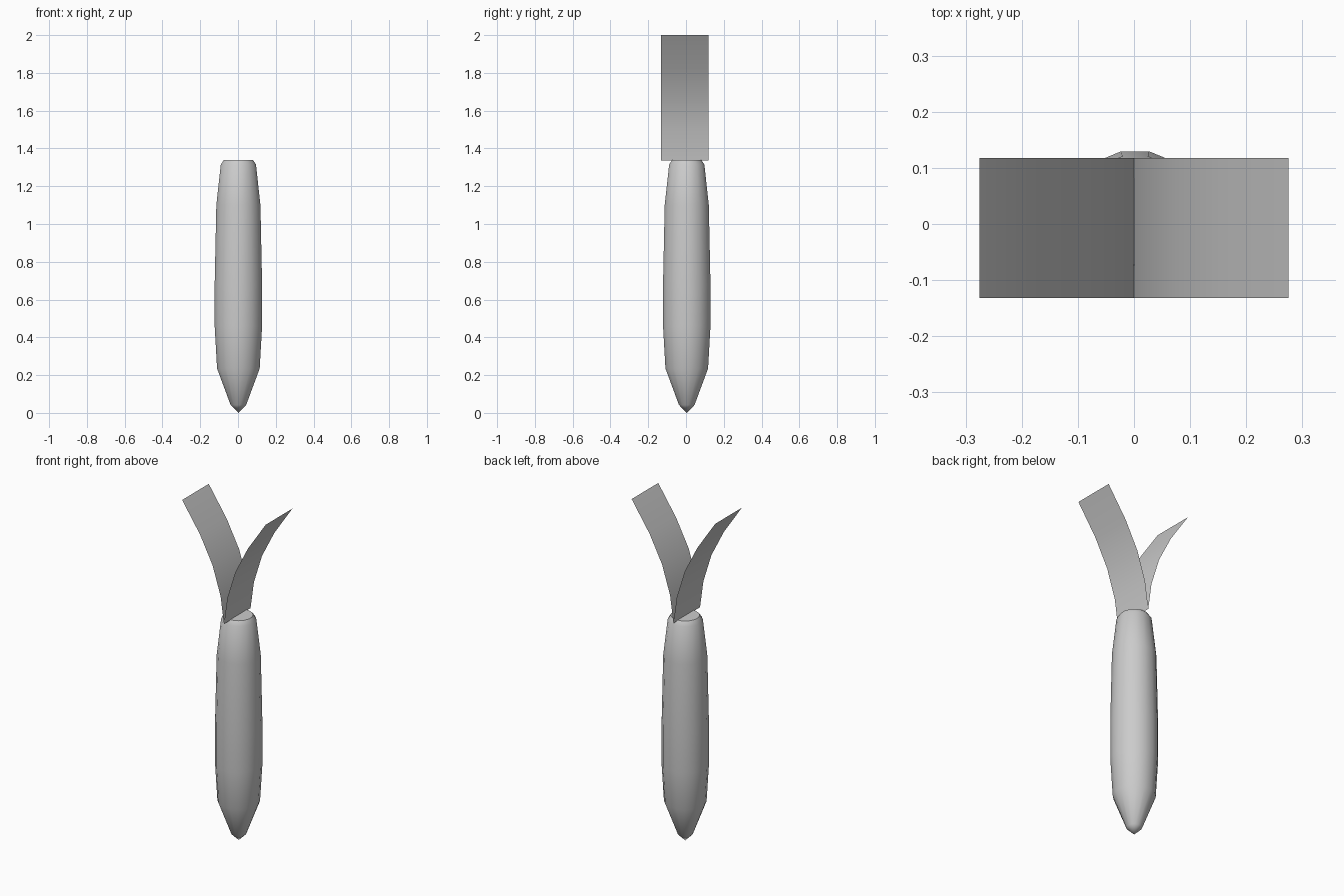
import bpy, bmesh, math

if "Cube" in bpy.data.objects:
    bpy.data.objects.remove(bpy.data.objects["Cube"])


def add_object(name, bm, angle):
    mesh = bpy.data.meshes.new(name)
    bm.to_mesh(mesh)
    bm.free()
    obj = bpy.data.objects.new(name, mesh)
    bpy.context.collection.objects.link(obj)
    bpy.ops.object.select_all(action='DESELECT')
    obj.select_set(True)
    bpy.context.view_layer.objects.active = obj
    bpy.ops.object.shade_smooth_by_angle(angle=math.radians(angle))
    return obj


# Root: a 16-sided turned body, (radius, height) from tip to crown
def build_root(profile, sides=16, cx=0.002, cy=0.004):
    bm = bmesh.new()
    tip = bm.verts.new((cx, cy, 0))
    rings = []
    for r, z in profile:
        ring = []
        for i in range(sides):
            a = 2 * math.pi * (i + 0.5) / sides
            ring.append(bm.verts.new((cx + r * math.cos(a), cy + r * math.sin(a), z)))
        rings.append(ring)
    for i in range(sides):
        j = (i + 1) % sides
        bm.faces.new((tip, rings[0][j], rings[0][i]))
        for low, high in zip(rings, rings[1:]):
            bm.faces.new((low[i], low[j], high[j], high[i]))
    bm.faces.new(rings[-1])
    return add_object("root", bm, 40)


build_root([(0.042, 0.042), (0.115, 0.235), (0.128, 0.46), (0.128, 0.68),
            (0.119, 1.10), (0.095, 1.315), (0.078, 1.34)])


# Leaves: two thin strips curling outward from the crown
def build_leaf(name, side):
    curve = [(0.0, 1.335), (0.022, 1.495), (0.075, 1.665), (0.157, 1.825), (0.275, 2.0)]
    bm = bmesh.new()
    rows = [[bm.verts.new((side * x, y, z)) for y in (-0.132, 0.118)] for x, z in curve]
    for a, b in zip(rows, rows[1:]):
        quad = (a[0], a[1], b[1], b[0])
        bm.faces.new(quad if side > 0 else quad[::-1])
    return add_object(name, bm, 60)


build_leaf("leaf_right", 1)
build_leaf("leaf_left", -1)
